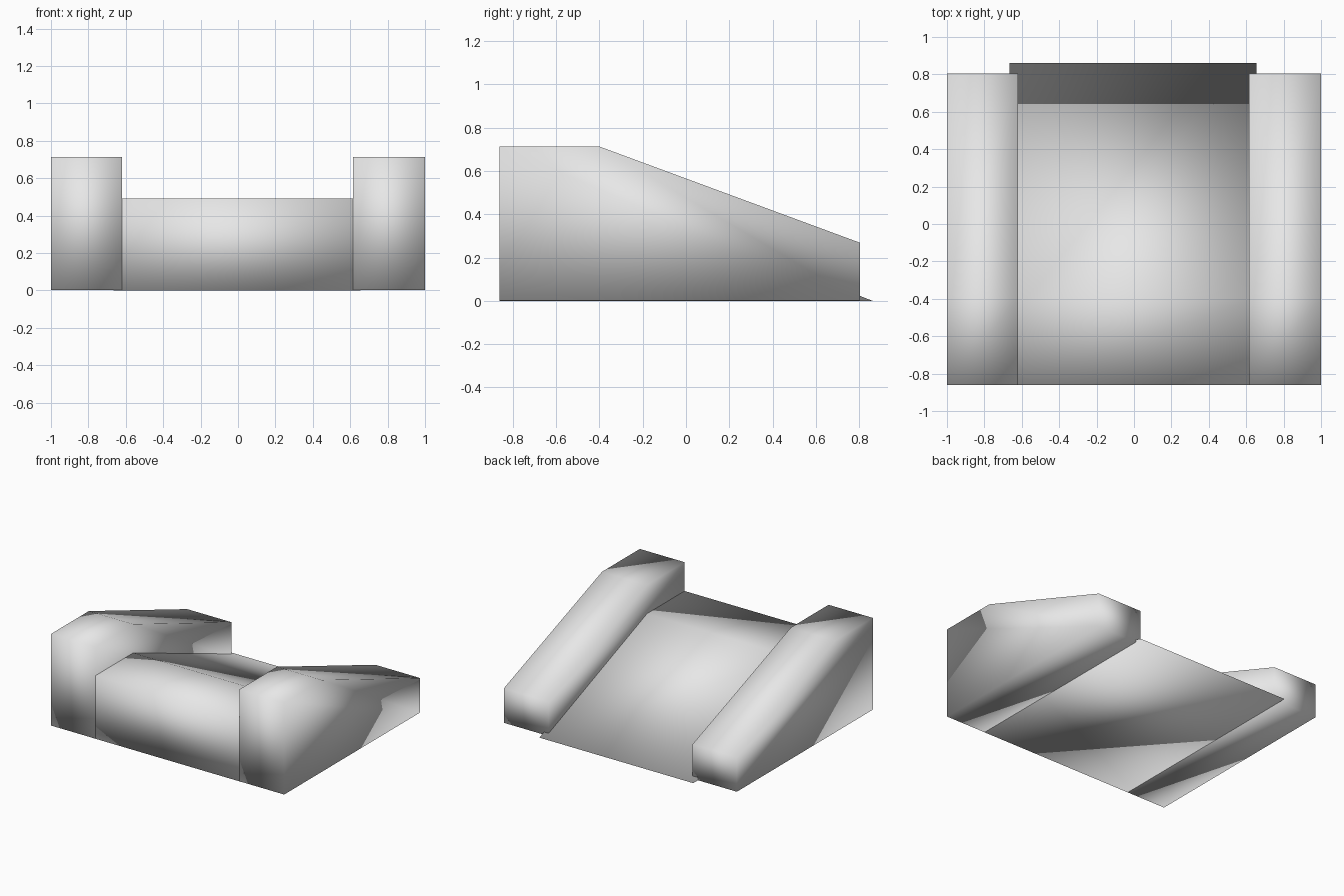
import bpy
import bmesh

cube = bpy.data.objects.get("Cube")
if cube:
    bpy.data.objects.remove(cube, do_unlink=True)

# Single plain grey
grey = bpy.data.materials.new("light_grey")
grey.use_nodes = True
colour = (0.8, 0.8, 0.8, 1)
grey.diffuse_color = colour
grey.node_tree.nodes["Principled BSDF"].inputs["Base Color"].default_value = colour


def prism(name, profile, x0, x1):
    """Extrude a side profile of (y, z) points from x0 to x1, fully smooth."""
    bm = bmesh.new()
    face = bm.faces.new([bm.verts.new((x0, y, z)) for y, z in profile])
    new = bmesh.ops.extrude_face_region(bm, geom=[face])["geom"]
    moved = [v for v in new if isinstance(v, bmesh.types.BMVert)]
    bmesh.ops.translate(bm, vec=(x1 - x0, 0, 0), verts=moved)
    bmesh.ops.recalc_face_normals(bm, faces=bm.faces)
    for f in bm.faces:
        f.smooth = True
    mesh = bpy.data.meshes.new(name)
    bm.to_mesh(mesh)
    bm.free()
    mesh.materials.append(grey)
    obj = bpy.data.objects.new(name, mesh)
    bpy.context.collection.objects.link(obj)
    return obj


# Side walls: tall flat front, sloping down to a short upright back
wall = [(-0.862, 0.001), (-0.862, 0.713), (-0.4, 0.713), (0.805, 0.268), (0.805, 0.001)]
prism("right_wall", wall, -1, -0.62)
prism("left_wall", wall, 0.615, 1)

# Centre ramp: flat landing, then a slope down to a sharp edge at the back
ramp = [(-0.861, 0), (-0.861, 0.49), (-0.4, 0.49), (0.862, 0)]
prism("centre_ramp", ramp, -0.665, 0.655)
